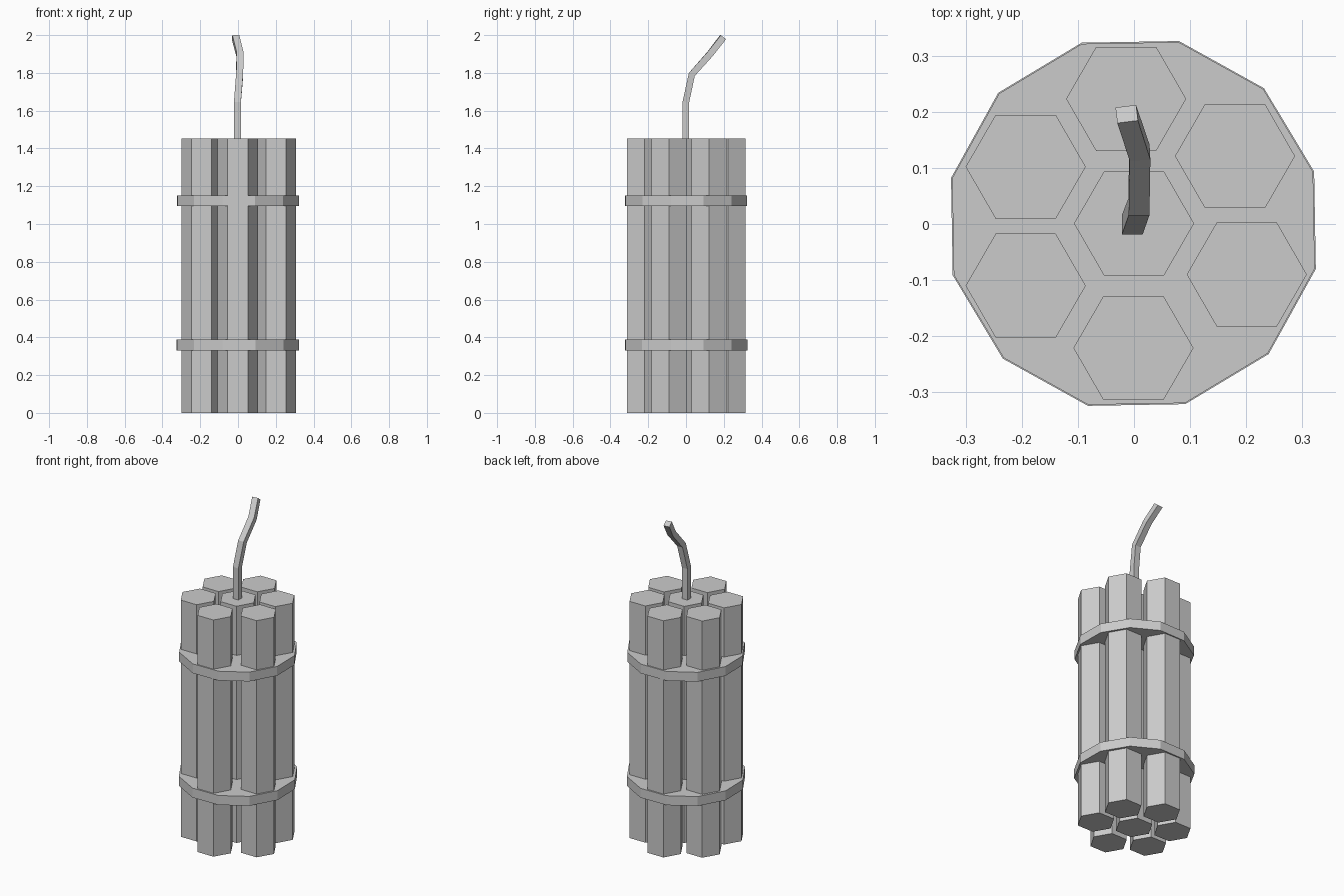
import bpy, bmesh
from math import radians, cos, sin
from mathutils import Vector

if "Cube" in bpy.data.objects:
    bpy.data.objects.remove(bpy.data.objects["Cube"])


def prism(name, sides, radius, x, y, z0, z1, turn=0.0):
    """Upright closed prism with its first corner at angle `turn`."""
    ring = [(x + radius * cos(radians(turn + 360 * i / sides)),
             y + radius * sin(radians(turn + 360 * i / sides))) for i in range(sides)]
    return loft(name, [[Vector((px, py, z)) for px, py in ring] for z in (z0, z1)])


def loft(name, rings):
    """Closed solid through rings of equal point count."""
    bm = bmesh.new()
    vs = [[bm.verts.new(p) for p in ring] for ring in rings]
    n = len(vs[0])
    for a, b in zip(vs, vs[1:]):
        for i in range(n):
            j = (i + 1) % n
            bm.faces.new((a[i], a[j], b[j], b[i]))
    bm.faces.new(vs[0][::-1])
    bm.faces.new(vs[-1])
    bmesh.ops.recalc_face_normals(bm, faces=bm.faces)
    mesh = bpy.data.meshes.new(name)
    bm.to_mesh(mesh)
    bm.free()
    obj = bpy.data.objects.new(name, mesh)
    bpy.context.collection.objects.link(obj)
    return obj


# Hexagonal sticks: one in the middle, six slightly uneven around it
centres = [(0, 0.001), (-0.014, 0.223), (0.18, 0.121), (0.201, -0.09),
           (-0.001, -0.221), (-0.193, -0.11), (-0.193, 0.102)]
for i, (x, y) in enumerate(centres):
    prism(f"stick_{i + 1}", 6, 0.107, x, y, 0, 1.453)

# Twelve-sided straps
prism("lower_strap", 12, 0.335, -0.001, 0.001, 0.331, 0.389, 16)
prism("upper_strap", 12, 0.333, -0.001, 0.001, 1.094, 1.151, 16)

# Square fuse: centre point, tilt of the cross-section, yaw
path = [((-0.003, -0.001, 1.42), 0, 0), ((-0.003, -0.001, 1.645), 6, 0),
        ((0.009, 0.031, 1.792), 28, 0), ((0.010, 0.127, 1.9), 40, 3),
        ((-0.013, 0.196, 1.989), 37, 7)]
rings = []
for p, tilt, yaw in path:
    t, w = radians(tilt), radians(yaw)
    side = Vector((cos(w), sin(w), 0)) * 0.0185
    depth = Vector((-sin(w) * cos(t), cos(w) * cos(t), -sin(t))) * 0.0175
    c = Vector(p)
    rings.append([c - side - depth, c + side - depth, c + side + depth, c - side + depth])
loft("fuse", rings)
